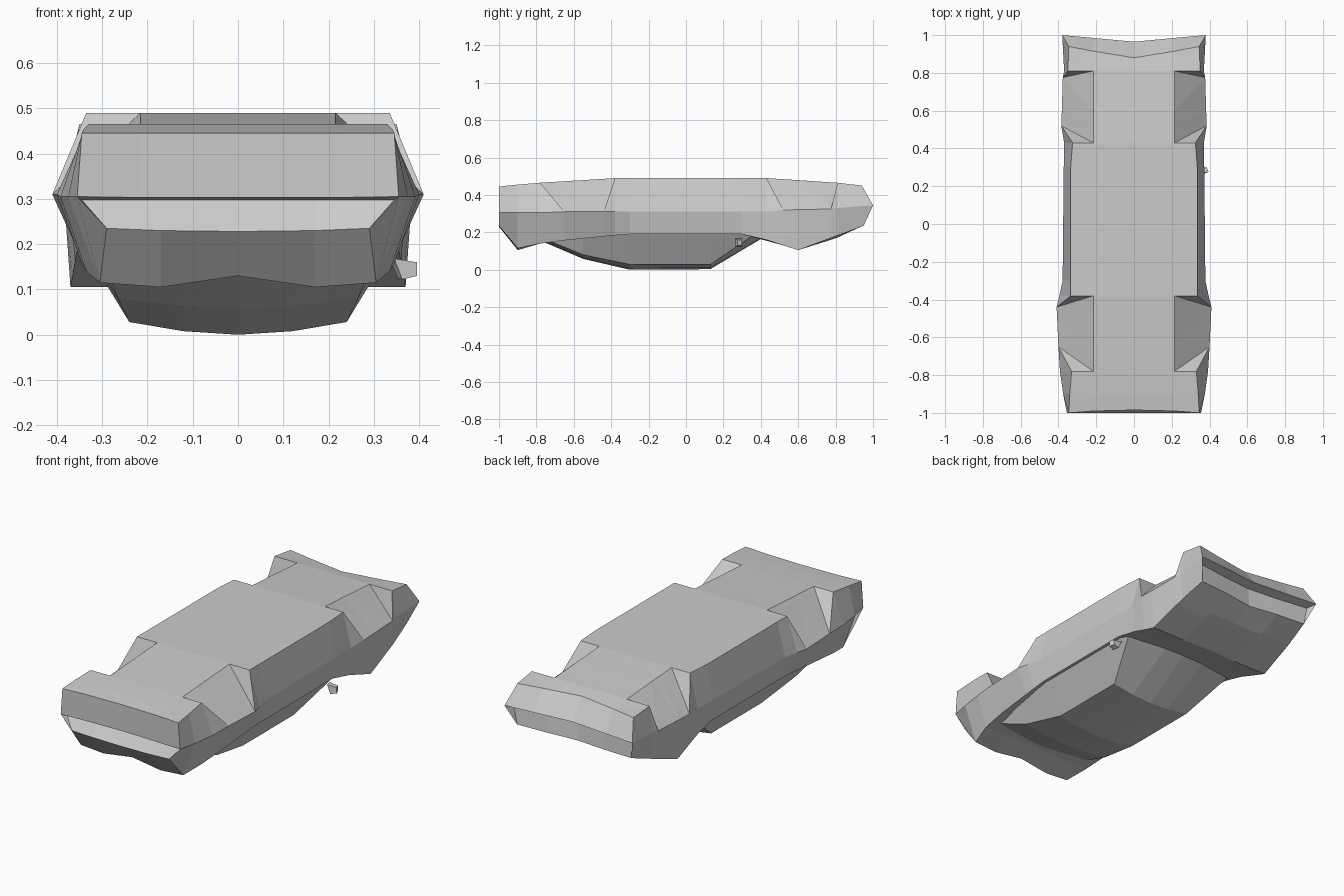
import bpy, bmesh
from mathutils import Vector

if "Cube" in bpy.data.objects:
    bpy.data.objects.remove(bpy.data.objects["Cube"])

grey = bpy.data.materials.new("plain_grey")
grey.diffuse_color = (0.6, 0.6, 0.6, 1)
grey.use_nodes = True
grey.node_tree.nodes["Principled BSDF"].inputs["Base Color"].default_value = grey.diffuse_color


class Shell:
    """Collects faces by point, merging equal points."""
    def __init__(self):
        self.bm, self.cache = bmesh.new(), {}

    def vert(self, p):
        key = tuple(round(c, 4) for c in p)
        if key not in self.cache:
            self.cache[key] = self.bm.verts.new(key)
        return self.cache[key]

    def face(self, *pts):
        vs = []
        for p in pts:
            v = self.vert(p)
            if v not in vs:
                vs.append(v)
        if len(vs) > 2 and not self.bm.faces.get(vs):
            self.bm.faces.new(vs)

    def strip(self, a, b):
        for i in range(len(a) - 1):
            self.face(a[i], a[i + 1], b[i + 1], b[i])

    def finish(self, name, mirror=True):
        if mirror:
            geom = self.bm.verts[:] + self.bm.edges[:] + self.bm.faces[:]
            bmesh.ops.mirror(self.bm, geom=geom, axis='X', merge_dist=0.0005)
            bmesh.ops.remove_doubles(self.bm, verts=self.bm.verts[:], dist=0.0005)
        bmesh.ops.recalc_face_normals(self.bm, faces=self.bm.faces[:])
        me = bpy.data.meshes.new(name)
        self.bm.to_mesh(me)
        self.bm.free()
        me.materials.append(grey)
        ob = bpy.data.objects.new(name, me)
        bpy.context.collection.objects.link(ob)
        return ob


# Body stations: y, floor z, floor half width (0 = wheel arch),
# mid x, mid z, belt x, belt z, deck centre z
INNER = 0.215
stations = [
    (-0.90, .455, .340, .375, .305, .305, .115, .130),
    (-0.78, .465, .330, .392, .305, .335, .140, .145),
    (-0.65, .473, 0, .400, .310, .345, .157, .160),
    (-0.44, .486, 0, .410, .310, .350, .178, .178),
    (-0.38, .490, .335, .395, .310, .352, .184, .184),
    (-0.30, .490, .335, .378, .310, .355, .190, .190),
    (0.30, .490, .335, .372, .310, .355, .190, .190),
    (0.43, .490, .325, .370, .310, .360, .160, .155),
    (0.52, .484, 0, .385, .320, .365, .130, .130),
    (0.60, .479, 0, .382, .321, .370, .105, .110),
    (0.775, .467, 0, .377, .325, .360, .170, .160),
    (0.81, .465, .350, .370, .330, .358, .183, .172),
]


def ring(y, zf, xf, xm, zm, xb, zb, zc):
    mid = (xm, y, zm)
    outer = (xf, y, zf) if xf else mid
    q = (0.17, y, min(zb, zc) - (0.01 if y < -0.8 else 0))
    return [(0, y, zf), (INNER, y, zf), outer, mid, (xb, y, zb), q, (0, y, zc)]


front = [(0, -.985, .445), (INNER, -.99, .445), (.345, -1, .445), (.355, -1, .305),
         (.29, -1, .235), (.17, -1, .23), (0, -1, .228)]
back = [(0, .88, .45), (INNER, .915, .45), (.345, .94, .45), (.38, 1, .345),
        (.34, .95, .235), (.17, .94, .232), (0, .92, .228)]
rings = [front] + [ring(*s) for s in stations] + [back]

body = Shell()
for a, b in zip(rings, rings[1:]):
    body.strip(a[:2], b[:2])
    # arch slope: crease runs from the inner floor corner to the outer lip
    if b[2] == b[3]:
        body.face(a[1], b[1], b[2])
        body.face(a[1], b[2], a[2])
    else:
        body.face(a[1], b[1], a[2])
        body.face(b[1], b[2], a[2])
    body.strip(a[2:], b[2:])


# End caps: bumper face, groove under its lip, then the panel edge
def cap(end, lip, groove):
    top, edge = end[:3], [end[6], end[5], end[4]]
    lip = lip + [end[3]]
    for a, b in ((top, lip), (lip, groove), (groove, edge)):
        body.strip(a, b)
    body.face(end[3], end[4], groove[2])


cap(front, [(0, -.985, .303), (INNER, -.99, .303)],
    [(0, -.945, .298), (.17, -.95, .298), (.345, -.965, .298)])
cap(back, [(0, .965, .345), (INNER, .985, .345)],
    [(0, .91, .335), (.17, .925, .335), (.36, .95, .335)])
body.finish("body")

# Cabin: y, base x, side x, side z, centre z
cabin = Shell()
sections = []
for y, xb, xs, zs, zc in [(-.76, .31, .30, .165, .148), (-.55, .335, .265, .08, .058),
                          (-.30, .345, .24, .028, 0), (.13, .345, .24, .028, .003),
                          (.36, .345, .335, .185, .170)]:
    fwd = 0.05 if y > .3 else 0.0
    sections.append([(0, y, .21), (xb, y, .20), (xs, y, zs),
                     (.12, y + fwd, zc + (zs - zc) * .28), (0, y + fwd, zc)])
for a, b in zip(sections, sections[1:]):
    cabin.strip(a, b)
for s in (sections[0], sections[-1]):
    cabin.face(*s)
cabin.finish("cabin")

# Single side mirror on the +x side
mirror = Shell()
near = [(.345, .265, .168), (.395, .275, .160), (.395, .275, .130), (.363, .265, .122)]
far = [(x - .01, .30, z * .9 + .015) for x, y, z in near]
mirror.strip(near + near[:1], far + far[:1])
mirror.face(*near)
mirror.face(*far)
mirror.finish("side_mirror", mirror=False)
